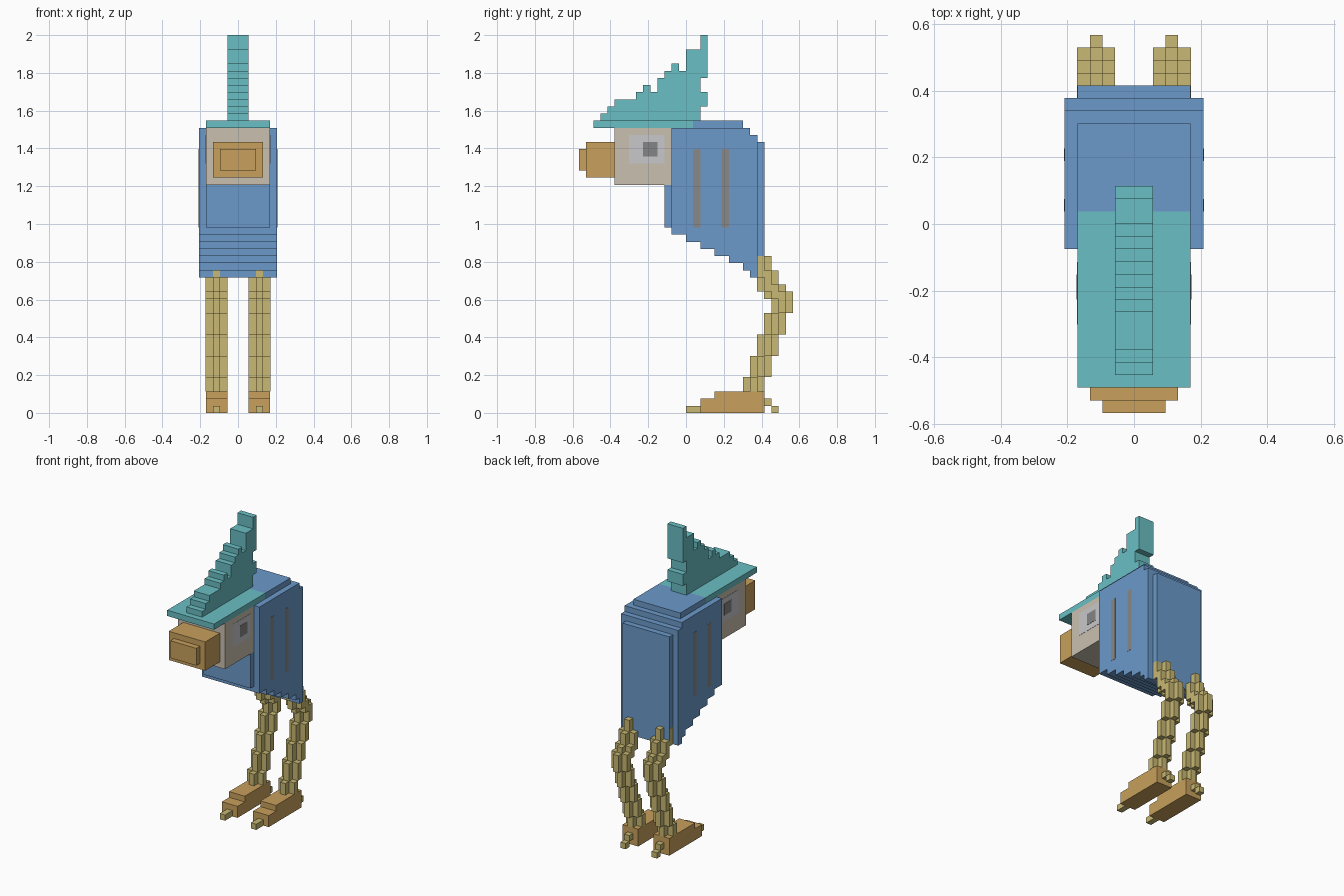
import bpy, bmesh

cube = bpy.data.objects.get("Cube")
if cube:
    bpy.data.objects.remove(cube)

U = 2 / 53  # one building block


def material(name, rgb):
    lin = [((c / 255 + 0.055) / 1.055) ** 2.4 for c in rgb] + [1]
    m = bpy.data.materials.new(name)
    m.use_nodes = True
    m.diffuse_color = lin
    m.node_tree.nodes["Principled BSDF"].inputs["Base Color"].default_value = lin
    return m


BLUE = material("blue", (108, 154, 203))
TEAL = material("teal", (106, 191, 196))
GOLD = material("dull gold", (200, 184, 115))
ORANGE = material("orange tan", (200, 160, 92))
BEIGE = material("beige", (201, 192, 176))
PALE = material("pale grey", (200, 200, 204))
DARK = material("dark grey", (133, 133, 133))
STRIPE = material("brown grey", (138, 136, 136))


def finish(name, bm, mat):
    bmesh.ops.recalc_face_normals(bm, faces=bm.faces)
    bmesh.ops.scale(bm, vec=(U, U, U), verts=bm.verts)
    mesh = bpy.data.meshes.new(name)
    bm.to_mesh(mesh)
    bm.free()
    mesh.materials.append(mat)
    ob = bpy.data.objects.new(name, mesh)
    bpy.context.collection.objects.link(ob)
    return ob


def add_box(bm, x, y, z):
    """Box from (low, high) ranges in blocks."""
    verts = bmesh.ops.create_cube(bm, size=1)["verts"]
    for v in verts:
        v.co = [r[0] if c < 0 else r[1] for c, r in zip(v.co, (x, y, z))]


def box(name, mat, x, y, z):
    bm = bmesh.new()
    add_box(bm, x, y, z)
    return finish(name, bm, mat)


def side_profile(name, mat, half, pts):
    """Extrude a (y, z) outline across the width."""
    bm = bmesh.new()
    face = bm.faces.new([bm.verts.new((-half, y, z)) for y, z in pts])
    out = bmesh.ops.extrude_face_region(bm, geom=[face])["geom"]
    moved = [g for g in out if isinstance(g, bmesh.types.BMVert)]
    bmesh.ops.translate(bm, vec=(2 * half, 0, 0), verts=moved)
    return finish(name, bm, mat)


def stairs(steps, end):
    """Stepped line from (start, height) pairs."""
    pts = []
    for (y, z), nxt in zip(steps, [s[0] for s in steps[1:]] + [end]):
        pts += [(y, z), (nxt, z)]
    return pts


# Body with stepped underside and back plates
belly = stairs([(-2, 25), (0, 24), (2, 23), (4, 22), (6, 21), (8, 20), (9, 19)], 10)
side_profile("body", BLUE, 5.5, belly + [(10, 39), (9, 39), (9, 40), (-2, 40)])
box("chest_plate", BLUE, (-4.5, 4.5), (-3, -2), (26, 32))
box("back_plate", BLUE, (-4.5, 4.5), (10, 11), (19, 38))
box("shoulder_plate", BLUE, (-4.5, 4.5), (1, 8), (40, 41))

# Head and beak
box("head", BEIGE, (-4.5, 4.5), (-10, -2), (32, 40))
box("beak", ORANGE, (-3.5, 3.5), (-14, -10), (33, 38))
box("beak_tip", ORANGE, (-2.5, 2.5), (-15, -14), (34, 37))

# Cap and crest
box("cap_brim", TEAL, (-4.5, 4.5), (-13, 1), (40, 41))
ridge = stairs([(-12, 42), (-11, 43), (-10, 44), (-7, 45), (-6, 46), (-5, 45),
                (-4, 47), (-3, 48), (-2, 49), (-1, 48), (0, 51), (2, 53)], 3)
rear = [(3, 47), (2, 47), (2, 45), (3, 45), (3, 43), (2, 43), (2, 41), (-12, 41)]
side_profile("crest", TEAL, 1.5, ridge + rear)

# Leg joints: middle of each cross, bottom, top
JOINTS = [(9.5, 3, 5), (10.5, 5, 8), (11.5, 8, 11), (12.5, 11, 14),
          (13.5, 14, 17), (12.5, 16, 18), (11.5, 17, 20), (10.5, 19, 22)]
E = 0.03  # keeps overlapping skins apart

for label, s in (("left", 1), ("right", -1)):
    def across(a, b):
        return tuple(sorted((s * a, s * b)))

    # Painted eye and body stripes
    box(label + "_eye", PALE, across(4.5, 4.54), (-8, -3), (35, 39))
    box(label + "_pupil", DARK, across(4.5, 4.58), (-6, -4), (36, 38))
    for i, y in enumerate((1, 5)):
        box(f"{label}_stripe_{i + 1}", STRIPE, across(5.5, 5.54), (y, y + 1), (26, 37))

    # Leg from cross-shaped blocks
    bm = bmesh.new()
    for y, z0, z1 in JOINTS:
        z = (z0, z1)
        add_box(bm, across(2.5, 3.5), (y - 1.5 - E, y + 1.5), z)
        add_box(bm, across(1.5, 4.5 + E), (y - 0.5, y + 0.5), z)
    finish(label + "_leg", bm, GOLD)

    # Foot with toe and rear claw
    side_profile(label + "_foot", ORANGE, 1.5,
                 [(2, 0), (11, 0), (11, 3), (4, 3), (4, 2), (2, 2)]).location.x = 3 * s * U
    bm = bmesh.new()
    for y, z in (((0, 2), (0, 1)), ((11, 12), (1, 2)), ((12, 13), (0, 1))):
        add_box(bm, across(2.5, 3.5), y, z)
    finish(label + "_claws", bm, GOLD)
